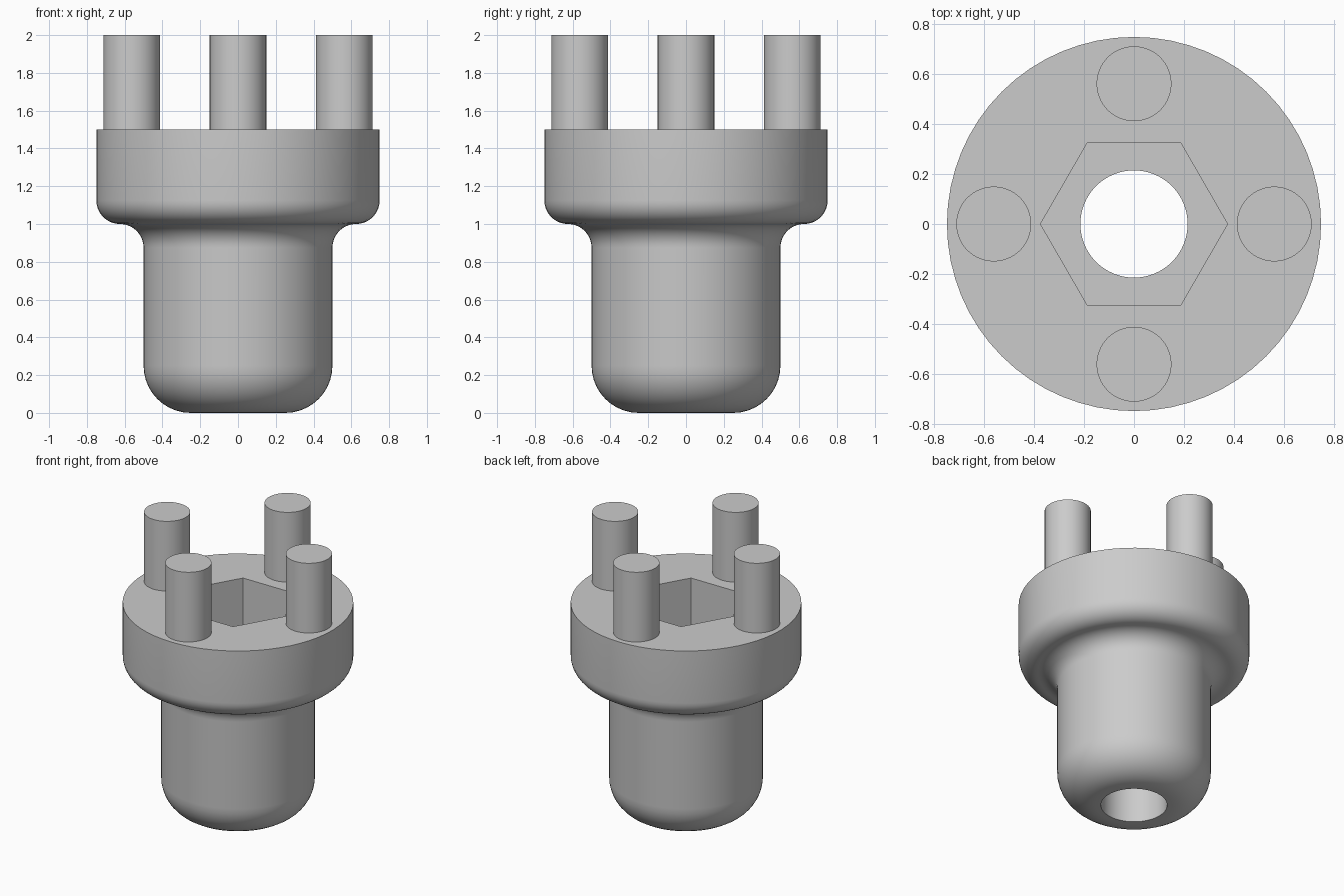
import bpy
import bmesh
from math import sin, cos, pi, radians
from mathutils import Matrix

cube = bpy.data.objects.get("Cube")
if cube:
    bpy.data.objects.remove(cube, do_unlink=True)

SEGMENTS = 64
BORE = 0.215

metal = bpy.data.materials.new("light grey metal")
metal.use_nodes = True
grey = (0.6, 0.6, 0.6, 1)
metal.diffuse_color = grey
metal.node_tree.nodes["Principled BSDF"].inputs["Base Color"].default_value = grey


def add_object(name, bm):
    mesh = bpy.data.meshes.new(name)
    bmesh.ops.recalc_face_normals(bm, faces=bm.faces)
    bm.to_mesh(mesh)
    bm.free()
    mesh.materials.append(metal)
    obj = bpy.data.objects.new(name, mesh)
    bpy.context.collection.objects.link(obj)
    return obj


def prism(name, sides, radius, low, high, x=0, y=0, turn=0):
    bm = bmesh.new()
    place = Matrix.Translation((x, y, (low + high) / 2)) @ Matrix.Rotation(turn, 4, "Z")
    bmesh.ops.create_cone(bm, cap_ends=True, segments=sides, radius1=radius,
                          radius2=radius, depth=high - low, matrix=place)
    return add_object(name, bm)


def arc(cx, cz, radius, start, end, steps=10):
    angles = [radians(start + (end - start) * i / steps) for i in range(steps + 1)]
    return [(cx + radius * cos(a), cz + radius * sin(a)) for a in angles]


def shade(obj):
    bpy.ops.object.select_all(action="DESELECT")
    obj.select_set(True)
    bpy.context.view_layer.objects.active = obj
    bpy.ops.object.shade_smooth_by_angle(angle=radians(30))


# Body: rounded shank, filleted flange and straight bore, turned from one profile
profile = [(BORE, 0)]
profile += arc(0.25, 0.25, 0.25, -90, 0)
profile += arc(0.625, 0.875, 0.125, 180, 90)
profile += arc(0.625, 1.125, 0.125, -90, 0)[1:]
profile += [(0.75, 1.5), (BORE, 1.5)]

bm = bmesh.new()
rings = [[bm.verts.new((r * cos(2 * pi * i / SEGMENTS), r * sin(2 * pi * i / SEGMENTS), z))
          for i in range(SEGMENTS)] for r, z in profile]
for a, b in zip(rings, rings[1:] + rings[:1]):
    for i in range(SEGMENTS):
        j = (i + 1) % SEGMENTS
        bm.faces.new((a[i], a[j], b[j], b[i]))
body = add_object("flanged_body", bm)

# Hexagonal socket sunk into the flange
cutter = prism("socket_cutter", 6, 0.375, 1.0, 1.7, turn=pi / 2)
cutter.hide_render = True
cut = body.modifiers.new("socket", "BOOLEAN")
cut.operation = "DIFFERENCE"
cut.solver = "EXACT"
cut.object = cutter
bpy.context.view_layer.objects.active = body
bpy.ops.object.modifier_apply(modifier=cut.name)
bpy.data.objects.remove(cutter, do_unlink=True)
shade(body)

# Four round pins standing on the flange
for side, angle in (("left", 0), ("back", 90), ("right", 180), ("front", 270)):
    a = radians(angle)
    shade(prism(side + "_pin", SEGMENTS, 0.15, 1.49, 2.0,
                0.5625 * cos(a), 0.5625 * sin(a)))
